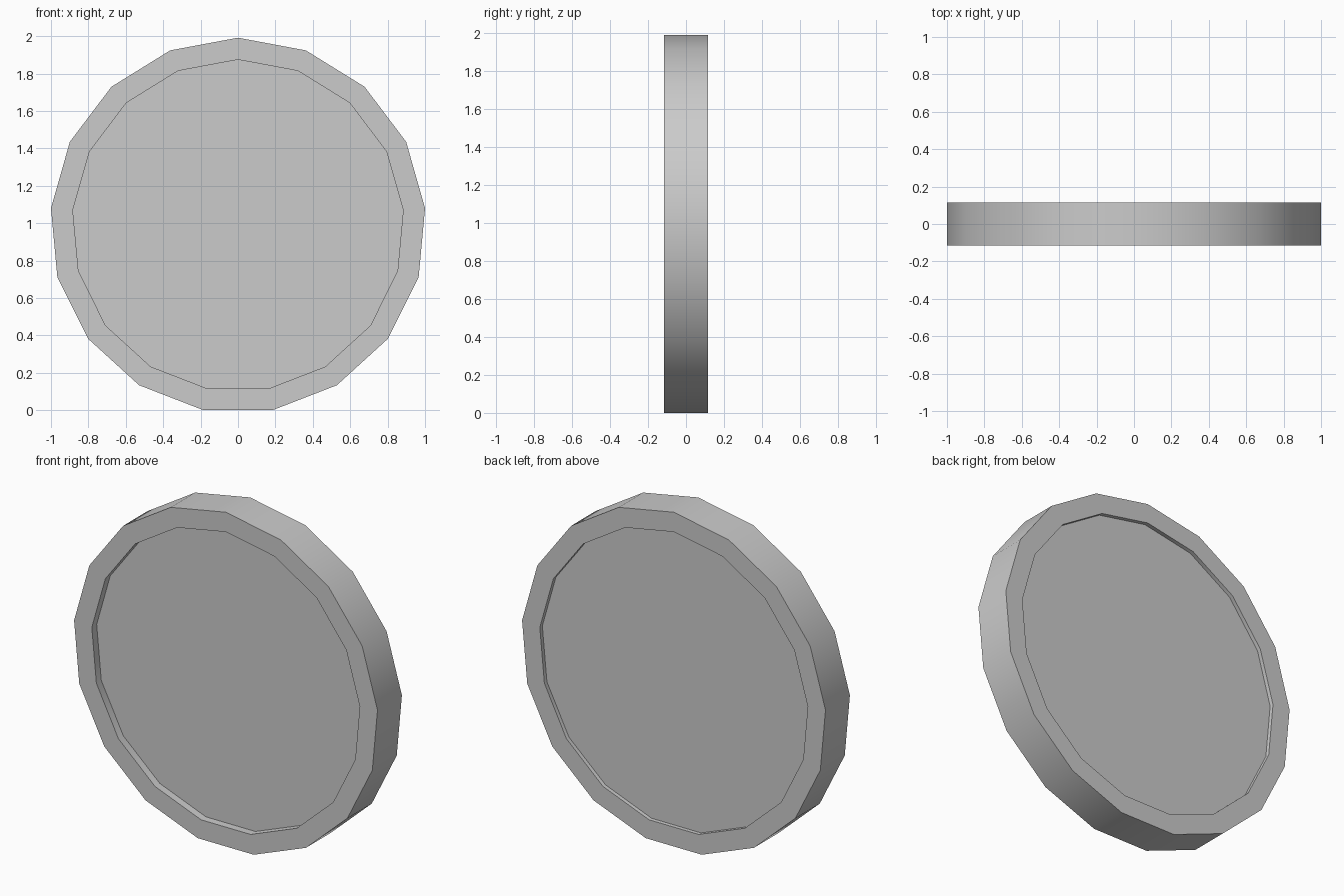
import bpy, bmesh, math

if "Cube" in bpy.data.objects:
    bpy.data.objects.remove(bpy.data.objects["Cube"])

SIDES = 17
R_OUT, R_IN = 1.0043, 0.887
HALF = 0.115
FRONT_RECESS, BACK_RECESS = 0.046, 0.024
CZ = R_OUT * math.cos(math.pi / SIDES)   # lowest flat rests on the ground

grey = bpy.data.materials.new("light grey")
grey.diffuse_color = (0.6, 0.6, 0.6, 1)
grey.use_nodes = True
grey.node_tree.nodes["Principled BSDF"].inputs["Base Color"].default_value = grey.diffuse_color


def ring(bm, radius, y):
    """Polygon loop with one corner pointing straight up."""
    return [bm.verts.new((radius * math.sin(2 * math.pi * k / SIDES), y,
                          CZ + radius * math.cos(2 * math.pi * k / SIDES)))
            for k in range(SIDES)]


# Disc: rim wall with a shallow recess in the front and in the back
bm = bmesh.new()
loops = [ring(bm, r, y) for r, y in (
    (R_IN, -HALF + FRONT_RECESS), (R_IN, -HALF), (R_OUT, -HALF),
    (R_OUT, HALF), (R_IN, HALF), (R_IN, HALF - BACK_RECESS))]
for a, b in zip(loops, loops[1:]):
    for k in range(SIDES):
        n = (k + 1) % SIDES
        bm.faces.new((a[k], a[n], b[n], b[k]))
bm.faces.new(loops[0])
bm.faces.new(loops[-1])
bmesh.ops.recalc_face_normals(bm, faces=bm.faces)

mesh = bpy.data.meshes.new("disc")
bm.to_mesh(mesh)
bm.free()
mesh.materials.append(grey)
disc = bpy.data.objects.new("disc", mesh)
bpy.context.collection.objects.link(disc)

# Smooth around the rim, sharp at the corners
bpy.context.view_layer.objects.active = disc
disc.select_set(True)
bpy.ops.object.shade_smooth_by_angle(angle=math.radians(30))
